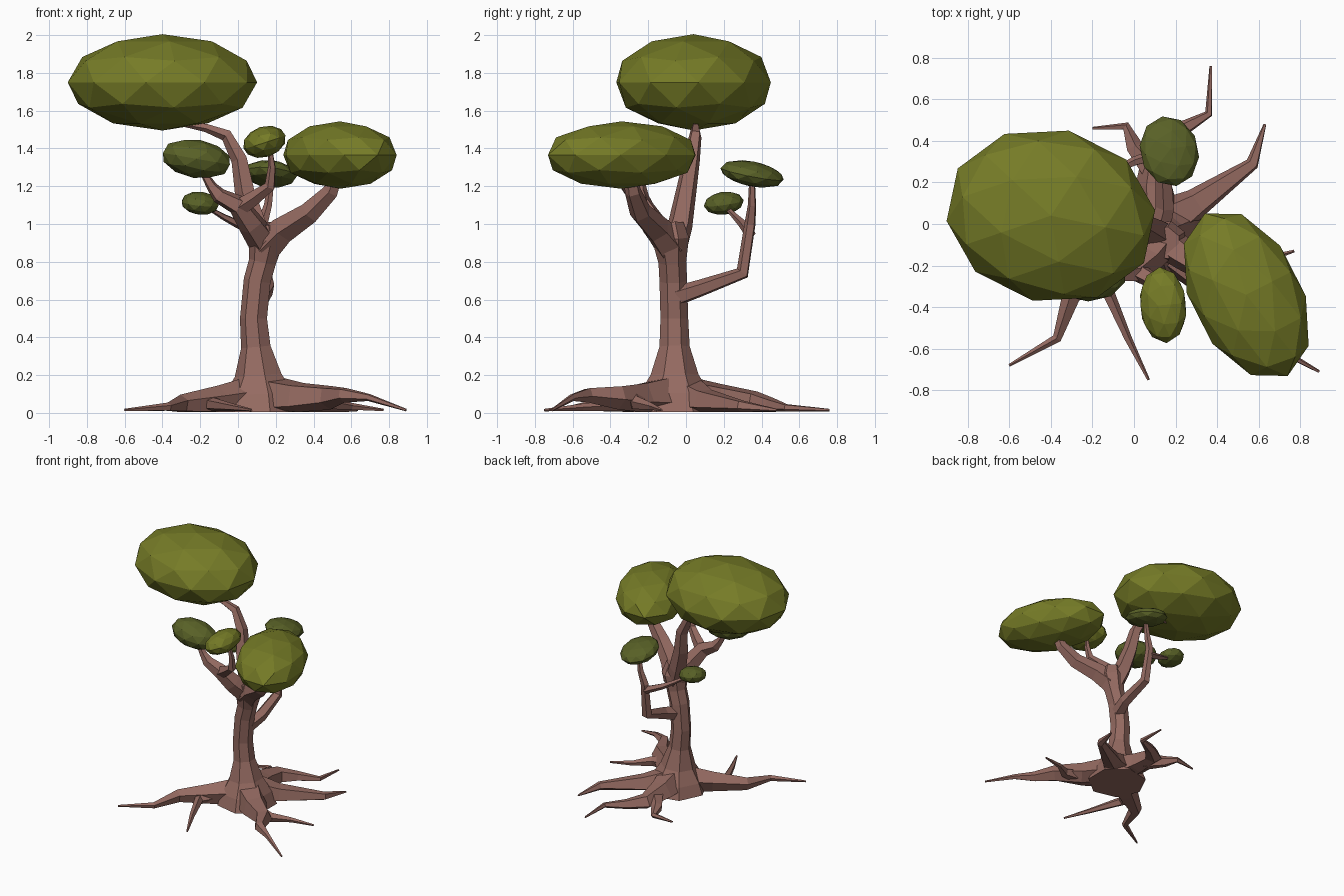
import bpy, bmesh, math
from mathutils import Vector, Matrix, Euler

cube = bpy.data.objects.get("Cube")
if cube:
    bpy.data.objects.remove(cube, do_unlink=True)


def material(name, color):
    mat = bpy.data.materials.new(name)
    mat.use_nodes = True
    mat.diffuse_color = (*color, 1)
    mat.node_tree.nodes["Principled BSDF"].inputs["Base Color"].default_value = (*color, 1)
    return mat


bark = material("bark brown", (.3, .145, .12))
leaf = material("leaf green", (.18, .2, .02))
shaded_leaf = material("dark leaf green", (.1, .12, .02))


def add_object(name, bm, mat):
    bmesh.ops.recalc_face_normals(bm, faces=bm.faces)
    mesh = bpy.data.meshes.new(name)
    bm.to_mesh(mesh)
    bm.free()
    mesh.materials.append(mat)
    obj = bpy.data.objects.new(name, mesh)
    bpy.context.collection.objects.link(obj)


def tube(name, points, radii, sides=5):
    """Faceted tube whose rings follow the points, kept above the ground."""
    points = [Vector(point) for point in points]
    bm = bmesh.new()
    rings = []
    heading, turn = Vector((0, 0, 1)), Matrix.Identity(3)
    for i, (point, radius) in enumerate(zip(points, radii)):
        before = points[max(i - 1, 0)]
        after = points[min(i + 1, len(points) - 1)]
        direction = ((after - point).normalized() + (point - before).normalized()).normalized()
        turn = heading.rotation_difference(direction).to_matrix() @ turn
        heading = direction
        ring = []
        for side in range(sides):
            angle = math.tau * (side + .5) / sides
            offset = Vector((math.cos(angle), math.sin(angle), 0)) * radius
            corner = point + turn @ offset
            corner.z = max(corner.z, .005)
            ring.append(bm.verts.new(corner))
        rings.append(ring)
    for lower, upper in zip(rings, rings[1:]):
        for side in range(sides):
            following = (side + 1) % sides
            bm.faces.new((lower[side], lower[following], upper[following], upper[side]))
    bm.faces.new(rings[0])
    bm.faces.new(rings[-1])
    add_object(name, bm, bark)


def steps(count):
    return [i / (count - 1) for i in range(count)]


def branch(name, thick, thin, points):
    """Limb that narrows evenly to its tip."""
    tube(name, points, [thick + (thin - thick) * t for t in steps(len(points))])


def root(name, thick, plan, height=.08, hump=0):
    """Limb that creeps outwards along the ground, thinning quickly."""
    along = steps(len(plan))
    points = [(x, y, height * (1 - t) + .015 * t + hump * math.sin(math.pi * t ** 2))
              for (x, y), t in zip(plan, along)]
    tube(name, points, [thick * (1 - t) ** 1.5 + .007 + .015 * t * (1 - t) for t in along])


def foliage(name, centre, radii, tilt, mat):
    """Flat-shaded ellipsoid clump of leaves."""
    bm = bmesh.new()
    bmesh.ops.create_icosphere(bm, subdivisions=2, radius=1.02)
    rotation = Euler([math.radians(angle) for angle in tilt]).to_matrix().to_4x4()
    shape = Matrix.Translation(centre) @ rotation @ Matrix.Diagonal((*radii, 1))
    bmesh.ops.transform(bm, matrix=shape, verts=bm.verts)
    add_object(name, bm, mat)


# Trunk: swaying stem, flared at the foot and swollen at the fork
heights = [0, .1, .2, .35, .5, .7, .8, .92, 1]
tube("trunk",
     [(.12 - .035 * math.sin(5.5 * z * z), -.06 - .03 * z ** 4, z) for z in heights],
     [.075 + .15 * math.exp(-(z / .2) ** 2) + .025 * math.exp(-((z - .92) / .06) ** 2)
      for z in heights], sides=7)

# Branches
branch("left_branch", .09, .03,
       [(.15, -.08, .88), (.24, -.15, .97), (.38, -.24, 1.06), (.49, -.28, 1.17), (.54, -.3, 1.3)])
branch("top_branch", .08, .012,
       [(.14, -.07, .88), (.09, -.03, 1), (.04, 0, 1.17), (.01, .03, 1.34),
        (-.06, .05, 1.47), (-.17, .05, 1.51), (-.3, .05, 1.53)])
branch("front_branch", .085, .015,
       [(.14, -.08, .9), (.07, -.17, 1), (0, -.23, 1.1), (-.1, -.24, 1.15),
        (-.14, -.24, 1.2), (-.2, -.24, 1.3)])
branch("front_twig", .05, .012,
       [(0, -.22, 1.08), (.09, -.27, 1.14), (.17, -.32, 1.2), (.18, -.34, 1.3), (.17, -.36, 1.4)])
branch("back_branch", .055, .015,
       [(.12, -.04, .62), (.15, .08, .66), (.14, .3, .74), (.13, .34, 1),
        (.16, .35, 1.1), (.18, .35, 1.25)])
branch("back_twig", .03, .01,
       [(.13, .34, .95), (0, .3, 1), (-.08, .26, 1.04), (-.18, .2, 1.1)])

# Roots, as plan points from the trunk outwards
root("front_right_root", .11, [(.08, -.08), (-.1, -.2), (-.3, -.34), (-.37, -.55), (-.6, -.68)])
root("front_middle_root", .05, [(-.06, -.17), (-.14, -.3), (-.03, -.55), (.07, -.75)], .06)
root("front_left_root", .12,
     [(.17, -.1), (.32, -.24), (.48, -.36), (.56, -.52), (.69, -.6), (.89, -.71)], hump=.06)
root("left_root", .05, [(.36, -.26), (.48, -.26), (.6, -.18), (.77, -.13)], .07)
root("back_left_root", .12, [(.14, 0), (.3, .1), (.57, .29), (.63, .48)])
root("back_root", .12, [(.12, 0), (.1, .18), (.11, .36), (.22, .45), (.36, .53), (.37, .76)])
root("back_right_root", .06, [(.1, .25), (0, .37), (-.04, .47), (-.2, .46)], .06)

# Leaf clumps
foliage("top_foliage", (-.4, .04, 1.75), (.5, .41, .25), (0, 0, -12), leaf)
foliage("left_foliage", (.54, -.34, 1.365), (.26, .43, .175), (0, 0, 27), leaf)
foliage("front_foliage", (.14, -.39, 1.435), (.115, .18, .08), (0, -18, 5), leaf)
foliage("right_foliage", (-.22, -.24, 1.345), (.185, .13, .1), (0, 10, 0), shaded_leaf)
foliage("back_foliage", (.17, .35, 1.265), (.14, .17, .065), (-10, 8, 10), shaded_leaf)
foliage("back_right_foliage", (-.2, .2, 1.11), (.1, .105, .06), (8, 6, 0), shaded_leaf)
